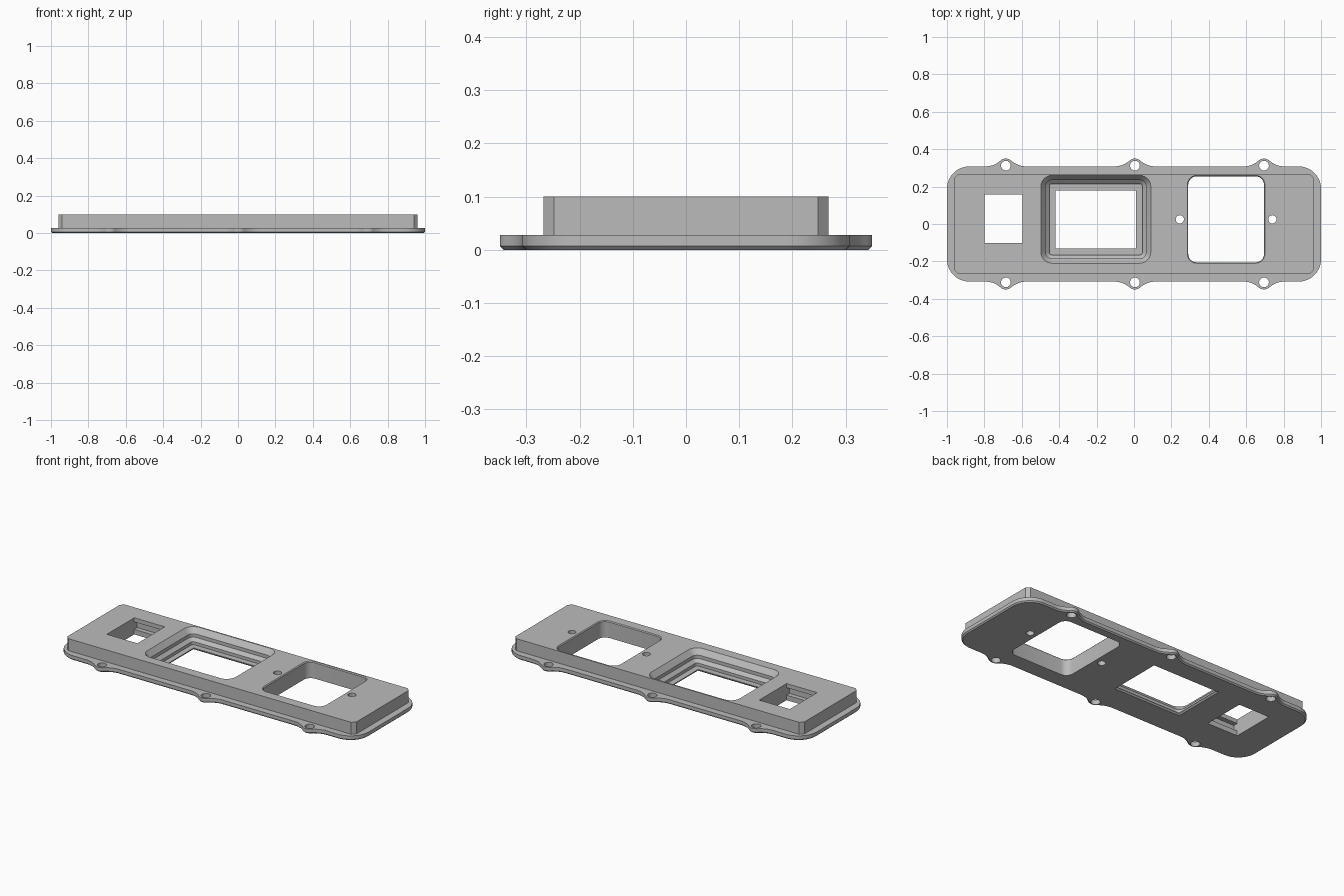
import bpy, bmesh, math

if "Cube" in bpy.data.objects:
    bpy.data.objects.remove(bpy.data.objects["Cube"])

grey = bpy.data.materials.new("grey")
grey.diffuse_color = (0.5, 0.5, 0.5, 1)
grey.use_nodes = True
grey.node_tree.nodes["Principled BSDF"].inputs["Base Color"].default_value = grey.diffuse_color


def arc(cx, cy, r, a0, a1, n):
    return [(cx + r * math.cos(math.radians(a0 + (a1 - a0) * i / n)),
             cy + r * math.sin(math.radians(a0 + (a1 - a0) * i / n))) for i in range(n + 1)]


def rect(x0, x1, y0, y1, r=0, n=6):
    """Counter-clockwise rectangle with optional rounded corners."""
    if r == 0:
        return [(x0, y0), (x1, y0), (x1, y1), (x0, y1)]
    return (arc(x1 - r, y1 - r, r, 0, 90, n) + arc(x0 + r, y1 - r, r, 90, 180, n)
            + arc(x0 + r, y0 + r, r, 180, 270, n) + arc(x1 - r, y0 + r, r, 270, 360, n))


def inset(pts, d):
    """Move a counter-clockwise outline inwards by d."""
    out, n = [], len(pts)
    for i, (x, y) in enumerate(pts):
        (ax, ay), (bx, by) = pts[i - 1], pts[(i + 1) % n]
        l = math.hypot(bx - ax, by - ay)
        out.append((x - (by - ay) / l * d, y + (bx - ax) / l * d))
    return out


def loft(name, rings):
    """Closed solid through (outline, z) rings, bottom to top."""
    bm = bmesh.new()
    loops = [[bm.verts.new((x, y, z)) for x, y in pts] for pts, z in rings]
    n = len(loops[0])
    for a, b in zip(loops, loops[1:]):
        for i in range(n):
            j = (i + 1) % n
            bm.faces.new((a[i], a[j], b[j], b[i]))
    bm.faces.new(loops[0][::-1])
    bm.faces.new(loops[-1])
    me = bpy.data.meshes.new(name)
    bm.to_mesh(me)
    bm.free()
    ob = bpy.data.objects.new(name, me)
    bpy.context.collection.objects.link(ob)
    me.materials.append(grey)
    return ob


def combine(target, tool, op):
    bpy.context.view_layer.objects.active = target
    m = target.modifiers.new(op, 'BOOLEAN')
    m.operation, m.object, m.solver = op, tool, 'EXACT'
    bpy.ops.object.modifier_apply(modifier=m.name)
    bpy.data.objects.remove(tool)


# Flange outline with three blended screw ears on each long side
EARS = (-0.685, 0.005, 0.695)
EDGE, EAR_R, BLEND_R, BLEND_X = 0.308, 0.042, 0.123, 0.11
tilt = math.degrees(math.atan2(BLEND_R, BLEND_X))


def ear(cx):
    """Ear on the back edge, running from +x to -x."""
    right = arc(cx + BLEND_X, EDGE + BLEND_R, BLEND_R, 270, 180 + tilt, 6)
    tip = arc(cx, EDGE, EAR_R, tilt, 180 - tilt, 10)[1:-1]
    left = arc(cx - BLEND_X, EDGE + BLEND_R, BLEND_R, -tilt, -90, 6)
    return right + tip + left


back = arc(0.88, EDGE - 0.12, 0.12, 0, 90, 10)
for c in reversed(EARS):
    back += ear(c)
back += arc(-0.88, EDGE - 0.12, 0.12, 90, 180, 10)
outline = back + [(x, -y) for x, y in reversed(back)]

# Flange with bevelled underside, joined to the raised block
faceplate = loft("faceplate", [(inset(outline, 0.007), 0), (outline, 0.007), (outline, 0.028)])
block = rect(-0.96, 0.96, -0.268, 0.268, 0.02, 1)
combine(faceplate, loft("raised_block", [(block, 0.015), (block, 0.1)]), 'UNION')

# Screw holes in the ears and beside the large opening
holes = [(x, s * 0.312, 0.026) for x in EARS for s in (-1, 1)]
holes += [(0.245, 0.025, 0.022), (0.74, 0.025, 0.022)]
for x, y, r in holes:
    circle = arc(x, y, r, 0, 360, 24)[:-1]
    combine(faceplate, loft("screw_cutter", [(circle, -0.1), (circle, 0.2)]), 'DIFFERENCE')

# Large rounded opening on the right
big = rect(0.285, 0.70, -0.21, 0.26, 0.05)
combine(faceplate, loft("opening_cutter", [(inset(big, 0.005), -0.1), (inset(big, 0.005), 0.095),
                                           (big, 0.1), (big, 0.2)]), 'DIFFERENCE')

# Stepped window in the middle
pocket = rect(-0.498, 0.09, -0.21, 0.26, 0.06)
steps = [(0.045, 0.012), (0.045, 0.03), (0.025, 0.048), (0.025, 0.068), (0.012, 0.085), (0, 0.1), (0, 0.2)]
combine(faceplate, loft("pocket_cutter", [(inset(pocket, d), z) for d, z in steps]), 'DIFFERENCE')
combine(faceplate, loft("window_cutter", [(rect(-0.428, 0.018, -0.138, 0.188), -0.001),
                                          (rect(-0.42, 0.01, -0.13, 0.18), 0.008),
                                          (rect(-0.42, 0.01, -0.13, 0.18), 0.02)]), 'DIFFERENCE')

# Socket opening on the left, with clip recesses inside its two ends
socket = rect(-0.80, -0.597, -0.102, 0.158)
combine(faceplate, loft("socket_cutter", [(socket, -0.1), (socket, 0.2)]), 'DIFFERENCE')
recess = rect(-0.80, -0.597, -0.13, 0.186)
combine(faceplate, loft("recess_cutter", [(recess, 0.03), (recess, 0.075)]), 'DIFFERENCE')

bpy.ops.object.select_all(action='DESELECT')
faceplate.select_set(True)
bpy.context.view_layer.objects.active = faceplate
bpy.ops.object.shade_smooth_by_angle(angle=math.radians(25))
